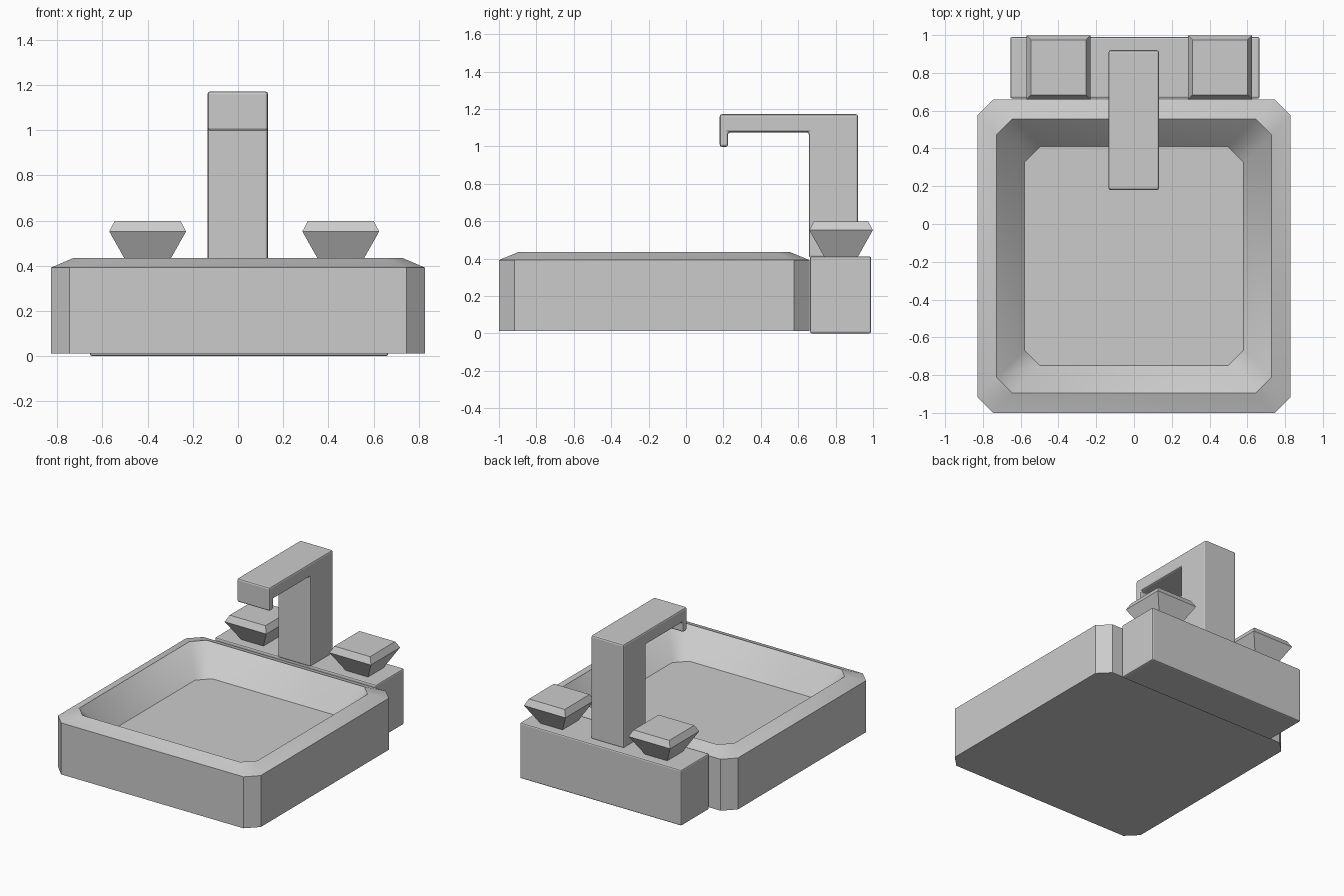
import bpy, bmesh, math

if "Cube" in bpy.data.objects:
    bpy.data.objects.remove(bpy.data.objects["Cube"])


def finish(name, bm, bevel=0.0):
    bmesh.ops.recalc_face_normals(bm, faces=bm.faces)
    me = bpy.data.meshes.new(name)
    bm.to_mesh(me)
    bm.free()
    ob = bpy.data.objects.new(name, me)
    bpy.context.collection.objects.link(ob)
    if bevel:
        mod = ob.modifiers.new("edge_bevel", 'BEVEL')
        mod.width = bevel
        mod.segments = 2
        mod.limit_method = 'ANGLE'
        mod.angle_limit = math.radians(30)
    return ob


def loft(name, rings, bevel=0.0):
    """Skin a stack of equal-length rings and cap both ends."""
    bm = bmesh.new()
    vs = [[bm.verts.new(p) for p in ring] for ring in rings]
    n = len(rings[0])
    for a, b in zip(vs, vs[1:]):
        for i in range(n):
            j = (i + 1) % n
            bm.faces.new((a[i], a[j], b[j], b[i]))
    bm.faces.new(vs[0][::-1])
    bm.faces.new(vs[-1])
    return finish(name, bm, bevel)


def rect(cx, cy, hx, hy, z):
    return [(cx + sx * hx, cy + sy * hy, z)
            for sx, sy in ((-1, -1), (1, -1), (1, 1), (-1, 1))]


def octagon(cy, hx, hy, c, z):
    quarter = [(hx - c, -hy), (hx, -hy + c), (hx, hy - c), (hx - c, hy)]
    pts = quarter + [(-x, y) for x, y in reversed(quarter)]
    return [(x, cy + y, z) for x, y in pts]


# Basin: outer wall, sloping rim, tapered bowl
basin = loft("basin", [
    octagon(-0.17, 0.828, 0.83, 0.083, 0.012),
    octagon(-0.17, 0.828, 0.83, 0.083, 0.392),
    octagon(-0.17, 0.727, 0.726, 0.083, 0.435),
    octagon(-0.17, 0.58, 0.58, 0.083, 0.245)])
bpy.context.view_layer.objects.active = basin
basin.select_set(True)
bpy.ops.object.shade_smooth_by_angle(angle=math.radians(40))

# Tap block behind the basin
loft("tap_block", [rect(0.005, 0.827, 0.66, 0.163, z) for z in (0.0, 0.412)], 0.01)

# Spout: side profile extruded across x
profile = [(0.92, 0.405), (0.92, 1.172), (0.18, 1.172), (0.18, 0.998),
           (0.225, 0.998), (0.225, 1.075), (0.657, 1.075), (0.657, 0.405)]
loft("spout", [[(x, y, z) for y, z in profile] for x in (-0.135, 0.133)], 0.012)

# Tap handles: flared square knobs
for side, cx in (("left", -0.4), ("right", 0.455)):
    loft(side + "_handle", [rect(cx, 0.829, h, h, z) for h, z in
                            ((0.09, 0.41), (0.17, 0.552), (0.146, 0.598))])
